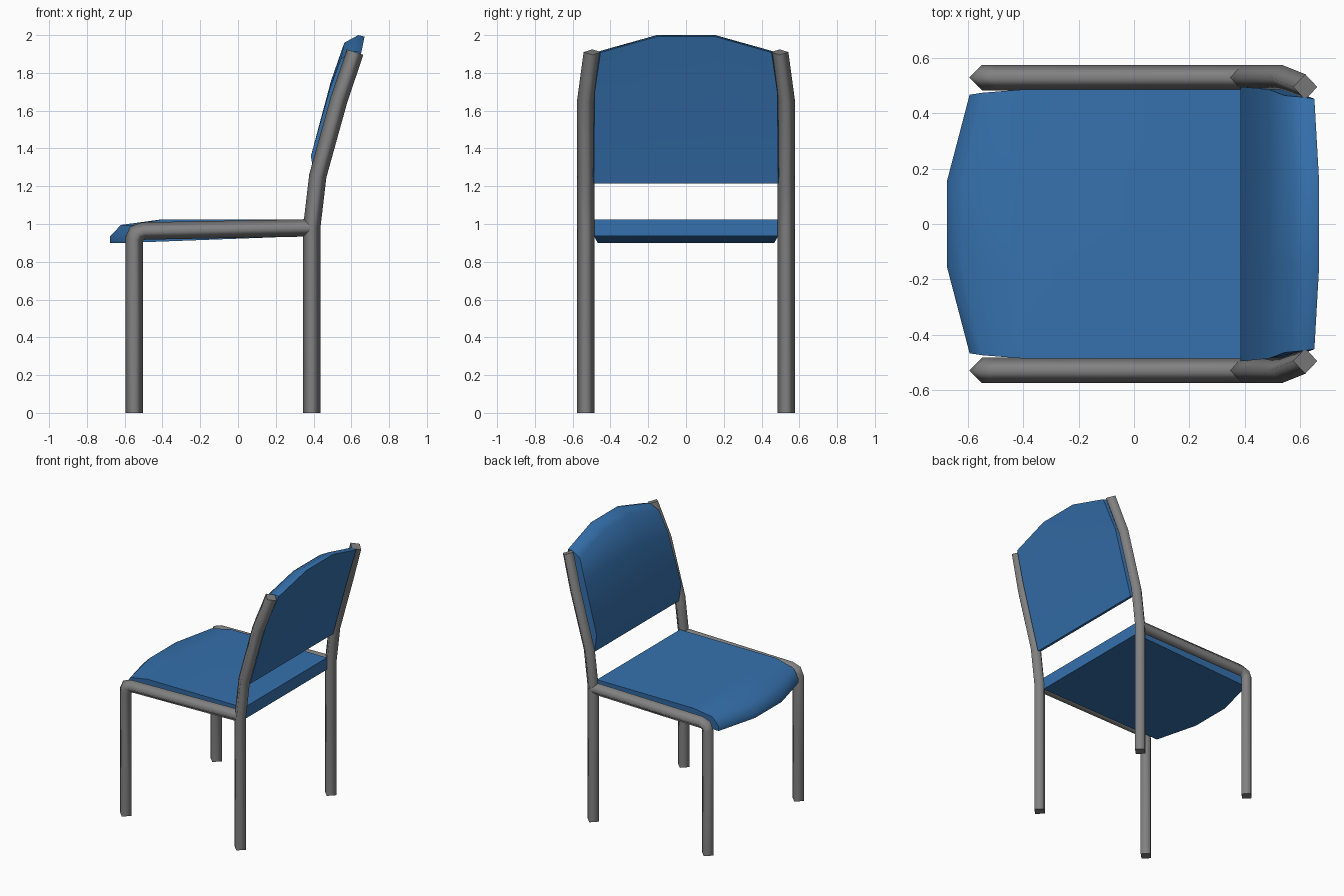
import bpy, bmesh, math
from mathutils import Vector

if "Cube" in bpy.data.objects:
    bpy.data.objects.remove(bpy.data.objects["Cube"])


def material(name, rgb):
    m = bpy.data.materials.new(name)
    m.diffuse_color = (*rgb, 1)
    m.use_nodes = True
    m.node_tree.nodes["Principled BSDF"].inputs["Base Color"].default_value = m.diffuse_color
    return m


BLUE = material("blue upholstery", (0.036, 0.165, 0.42))
GREY = material("grey metal", (0.22, 0.22, 0.22))


def finish(name, bm, mat):
    bmesh.ops.recalc_face_normals(bm, faces=bm.faces)
    me = bpy.data.meshes.new(name)
    bm.to_mesh(me)
    bm.free()
    me.materials.append(mat)
    ob = bpy.data.objects.new(name, me)
    bpy.context.collection.objects.link(ob)
    return ob


def loft(rings):
    """Skin a row of closed rings, with flat end caps."""
    bm = bmesh.new()
    rows = [[bm.verts.new(p) for p in ring] for ring in rings]
    n = len(rows[0])
    for a, b in zip(rows, rows[1:]):
        for i in range(n):
            j = (i + 1) % n
            bm.faces.new((a[i], a[j], b[j], b[i])).smooth = True
    bm.faces.new(rows[0])
    bm.faces.new(rows[-1])
    return bm


def tube(name, path, r=0.046):
    """Diamond-section tube along a path, mirrored to the other side."""
    pts = [Vector(p) for p in path]
    rings = []
    for i, p in enumerate(pts):
        d0 = (p - pts[max(i - 1, 0)]).normalized()
        d1 = (pts[min(i + 1, len(pts) - 1)] - p).normalized()
        t = (d0 + d1).normalized()
        mitre = 1 / max(t.dot(d1 if d1.length else d0), 0.5)
        n = Vector((t.z, 0, -t.x)).normalized() * r * mitre
        y = Vector((0, r, 0))
        rings.append([p + n, p + y, p - n, p - y])
    ob = finish(name, loft(rings), GREY)
    m = ob.modifiers.new("mirror", "MIRROR")
    m.use_axis = (False, True, False)
    m.use_clip = False
    return ob


def cushion(name, centre, side, yc=0.155):
    """Cushion from a centre profile (x, z) and a side profile (x, y, z)."""
    rings = [[(x, -y, z) for x, y, z in side],
             [(x, -yc, z) for x, z in centre],
             [(x, yc, z) for x, z in centre],
             side]
    ob = finish(name, loft(rings), BLUE)
    bpy.context.view_layer.objects.active = ob
    ob.select_set(True)
    bpy.ops.object.shade_smooth_by_angle(angle=math.radians(46))
    ob.select_set(False)
    return ob


Y = 0.53
# front legs bending back into the seat rails
tube("front_leg_and_rail", [(-0.55, Y, 0), (-0.55, Y, 0.92), (-0.537, Y, 0.95),
                            (-0.50, Y, 0.963), (0.39, Y, 0.98)])
# rear legs rising into the back posts
tube("rear_leg_and_post", [(0.39, Y, 0), (0.39, Y, 0.98), (0.4225, Y, 1.255),
                           (0.535, Y, 1.66), (0.62, 0.496, 1.91)])

# seat with a rounded front lip
cushion("seat",
        [(0.39, 1.025), (-0.40, 1.025), (-0.62, 0.995), (-0.677, 0.935),
         (-0.677, 0.90), (0.39, 0.937)],
        [(0.39, 0.487, 1.025), (-0.40, 0.487, 1.025), (-0.55, 0.475, 0.995),
         (-0.595, 0.468, 0.935), (-0.595, 0.468, 0.90), (0.39, 0.487, 0.937)])

# backrest with an arched top
cushion("backrest",
        [(0.44, 1.215), (0.405, 1.23), (0.386, 1.36), (0.493, 1.76),
         (0.563, 1.96), (0.637, 2.0), (0.67, 1.992), (0.572, 1.69)],
        [(0.44, 0.487, 1.215), (0.405, 0.495, 1.23), (0.386, 0.497, 1.36),
         (0.488, 0.487, 1.72), (0.545, 0.465, 1.875), (0.618, 0.458, 1.915),
         (0.653, 0.453, 1.908), (0.572, 0.485, 1.69)])
